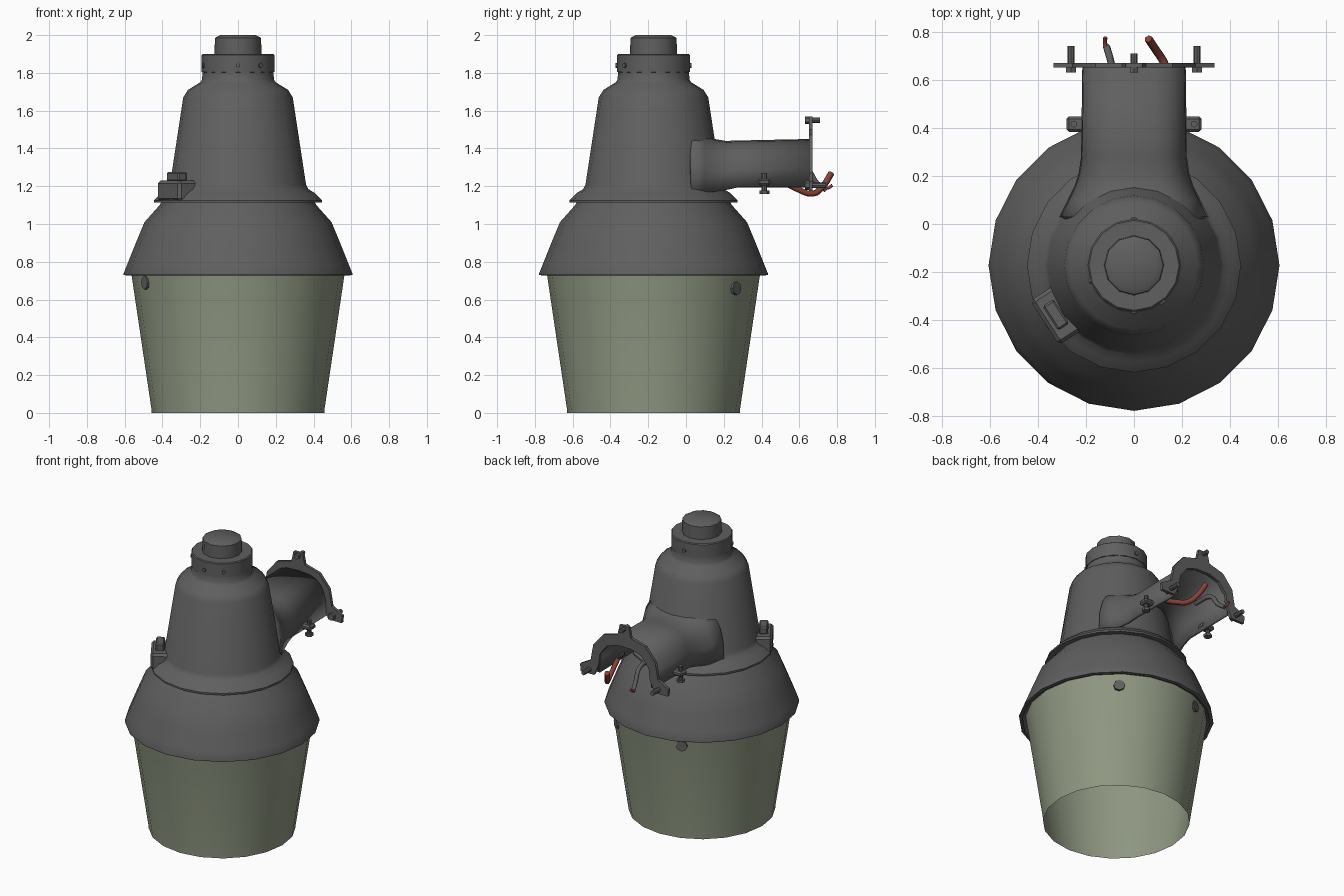
import bpy, bmesh, math
from mathutils import Vector, Matrix

if "Cube" in bpy.data.objects:
    bpy.data.objects.remove(bpy.data.objects["Cube"])

CY = -0.172  # y of the lamp's vertical axis


def material(name, rgb):
    m = bpy.data.materials.new(name)
    m.diffuse_color = (*rgb, 1)
    m.use_nodes = True
    m.node_tree.nodes["Principled BSDF"].inputs["Base Color"].default_value = m.diffuse_color
    return m


GREY = material("dark_grey_metal", (0.115, 0.115, 0.115))
GLASS = material("pale_green_glass", (0.27, 0.31, 0.22))
RED = material("red_wire", (0.25, 0.055, 0.04))


def finish(name, bm, mat, angle=35, normals=True):
    if normals:
        bmesh.ops.recalc_face_normals(bm, faces=bm.faces)
    me = bpy.data.meshes.new(name)
    bm.to_mesh(me)
    bm.free()
    ob = bpy.data.objects.new(name, me)
    bpy.context.collection.objects.link(ob)
    me.materials.append(mat)
    bpy.ops.object.select_all(action='DESELECT')
    ob.select_set(True)
    bpy.context.view_layer.objects.active = ob
    bpy.ops.object.shade_smooth_by_angle(angle=math.radians(angle))
    return ob


def loft(bm, rings, closed):
    rows = [[bm.verts.new(p) for p in ring] for ring in rings]
    n = len(rows[0])
    for a, b in zip(rows, rows[1:]):
        for i in range(n if closed else n - 1):
            j = (i + 1) % n
            bm.faces.new((a[i], a[j], b[j], b[i]))
    return rows


def lathe(name, profile, mat, n=20, cap_top=False, angle=35):
    bm = bmesh.new()
    rings = [[(r * math.cos(t), CY + r * math.sin(t), z)
              for t in (2 * math.pi * i / n for i in range(n))] for r, z in profile]
    rows = loft(bm, rings, True)
    if cap_top:
        bm.faces.new(rows[-1])
    return finish(name, bm, mat, angle)


def rod(name, a, b, r, n=8, mat=GREY):
    a, b = Vector(a), Vector(b)
    d = b - a
    bm = bmesh.new()
    m = Matrix.Translation((a + b) / 2) @ d.to_track_quat('Z', 'Y').to_matrix().to_4x4()
    bmesh.ops.create_cone(bm, cap_ends=True, segments=n, radius1=r, radius2=r,
                          depth=d.length, matrix=m)
    return finish(name, bm, mat)


def box(name, centre, size, rot=0, bevel=0.01):
    bm = bmesh.new()
    m = Matrix.Translation(centre) @ Matrix.Rotation(rot, 4, 'Z') @ Matrix.Diagonal((*size, 1))
    bmesh.ops.create_cube(bm, size=1, matrix=m)
    bmesh.ops.bevel(bm, geom=bm.edges[:], offset=bevel, segments=1, affect='EDGES')
    return finish(name, bm, GREY)


def wire(name, pts, r, mat):
    cu = bpy.data.curves.new(name, 'CURVE')
    cu.dimensions = '3D'
    cu.bevel_depth, cu.bevel_resolution, cu.resolution_u = r, 1, 4
    cu.use_fill_caps = True
    sp = cu.splines.new('BEZIER')
    sp.bezier_points.add(len(pts) - 1)
    for bp, p in zip(sp.bezier_points, pts):
        bp.co = p
        bp.handle_left_type = bp.handle_right_type = 'AUTO'
    cu.materials.append(mat)
    ob = bpy.data.objects.new(name, cu)
    bpy.context.collection.objects.link(ob)


# Turned parts: glass, skirt, tower, collar and cap
lathe("glass_globe", [(0.457, 0.0), (0.457, 0.012), (0.565, 0.74)], GLASS)
lathe("skirt", [(0.55, 0.745), (0.585, 0.727), (0.605, 0.73), (0.605, 0.74), (0.585, 0.79),
                (0.545, 0.89), (0.495, 1.01), (0.415, 1.10), (0.40, 1.125)], GREY)
lathe("tower", [(0.40, 1.117), (0.445, 1.113), (0.445, 1.125), (0.405, 1.165), (0.372, 1.185),
                (0.36, 1.21), (0.29, 1.67), (0.265, 1.71), (0.2, 1.75), (0.19, 1.765),
                (0.188, 1.81)], GREY)
lathe("collar", [(0.18, 1.80), (0.193, 1.805), (0.193, 1.895), (0.187, 1.9), (0.11, 1.9)],
      GREY, 16)
lathe("cap", [(0.125, 1.89), (0.122, 1.985), (0.095, 2.0)], GREY, 12, True)

# Screws round the collar
for k, deg in enumerate((270, 308, 200, 90)):
    d = Vector((math.cos(math.radians(deg)), math.sin(math.radians(deg)), 0))
    c = Vector((0, CY, 1.84))
    rod(f"collar_screw_{k}", c + d * 0.17, c + d * 0.2, 0.013, 6)

# Clips showing through the glass
for k, (deg, z) in enumerate(((52, 0.66), (112, 0.68), (208, 0.69))):
    d = Vector((math.cos(math.radians(deg)), math.sin(math.radians(deg)), 0))
    c = Vector((0, CY, z))
    rod(f"glass_clip_{k}", c + d * 0.51, c + d * 0.562, 0.036, 8)

# Hollow arm, arched and open underneath
bm = bmesh.new()
rings = []
for y, w, zt, zb in ((0.03, 0.31, 1.52, 1.17), (0.10, 0.275, 1.475, 1.17), (0.15, 0.25, 1.45, 1.17),
                     (0.21, 0.23, 1.44, 1.18), (0.28, 0.22, 1.442, 1.195), (0.655, 0.215, 1.45, 1.195)):
    ring = []
    for i in range(13):
        t = math.pi * i / 12
        c, s = math.cos(t), max(0, math.sin(t))
        ring.append((w * math.copysign(abs(c) ** 0.65, c), y, zb + (zt - zb) * s ** 0.7))
    rings.append(ring)
loft(bm, rings, False)
arm = finish("arm", bm, GREY, 40)
sol = arm.modifiers.new("wall", 'SOLIDIFY')
sol.thickness, sol.offset = 0.02, -1

# Horseshoe mounting flange
half = [(0.035, 1.57), (0.05, 1.50), (0.16, 1.47), (0.235, 1.38), (0.255, 1.27), (0.335, 1.225),
        (0.33, 1.175), (0.23, 1.175), (0.195, 1.25), (0.185, 1.33), (0.13, 1.40), (0.05, 1.425)]
outline = half + [(-x, z) for x, z in reversed(half)]
bm = bmesh.new()
f = bm.faces.new([bm.verts.new((x, 0.65, z)) for x, z in outline])
ext = bmesh.ops.extrude_face_region(bm, geom=[f])
bmesh.ops.translate(bm, vec=(0, 0.02, 0),
                    verts=[v for v in ext['geom'] if isinstance(v, bmesh.types.BMVert)])
finish("mounting_flange", bm, GREY, 30)

# Flange bolts
rod("top_bolt_head", (0, 0.63, 1.55), (0, 0.655, 1.55), 0.02, 6)
rod("top_bolt", (0, 0.65, 1.55), (0, 0.71, 1.55), 0.014)
for side, s in (("left", -1), ("right", 1)):
    rod(f"{side}_bolt_head", (s * 0.262, 0.63, 1.205), (s * 0.262, 0.655, 1.205), 0.024, 6)
    rod(f"{side}_bolt", (s * 0.262, 0.65, 1.205), (s * 0.262, 0.74, 1.205), 0.015)
    # Clamp lugs under the arm
    box(f"{side}_lug", (s * 0.235, 0.415, 1.222), (0.09, 0.065, 0.035))
    rod(f"{side}_clamp_bolt", (s * 0.25, 0.415, 1.165), (s * 0.25, 0.415, 1.27), 0.014)
    rod(f"{side}_clamp_head", (s * 0.25, 0.415, 1.16), (s * 0.25, 0.415, 1.178), 0.026, 6)

# Latch housing on the front left shoulder
rot = math.radians(213)
box("latch_housing", (-0.30, -0.365, 1.175), (0.17, 0.22, 0.11), rot, 0.015)
box("latch_tab", (-0.325, -0.378, 1.25), (0.055, 0.12, 0.05), rot, 0.008)

# Wires hanging out of the arm
wire("red_lead", [(0.17, 0.5, 1.23), (0.15, 0.59, 1.185), (0.125, 0.67, 1.16),
                  (0.09, 0.725, 1.2), (0.06, 0.77, 1.27)], 0.017, RED)
wire("grey_lead", [(-0.08, 0.5, 1.3), (-0.09, 0.64, 1.29), (-0.1, 0.69, 1.22),
                   (-0.115, 0.74, 1.18)], 0.015, GREY)
wire("red_tip", [(-0.115, 0.725, 1.19), (-0.12, 0.75, 1.19), (-0.12, 0.775, 1.205)], 0.009, RED)
